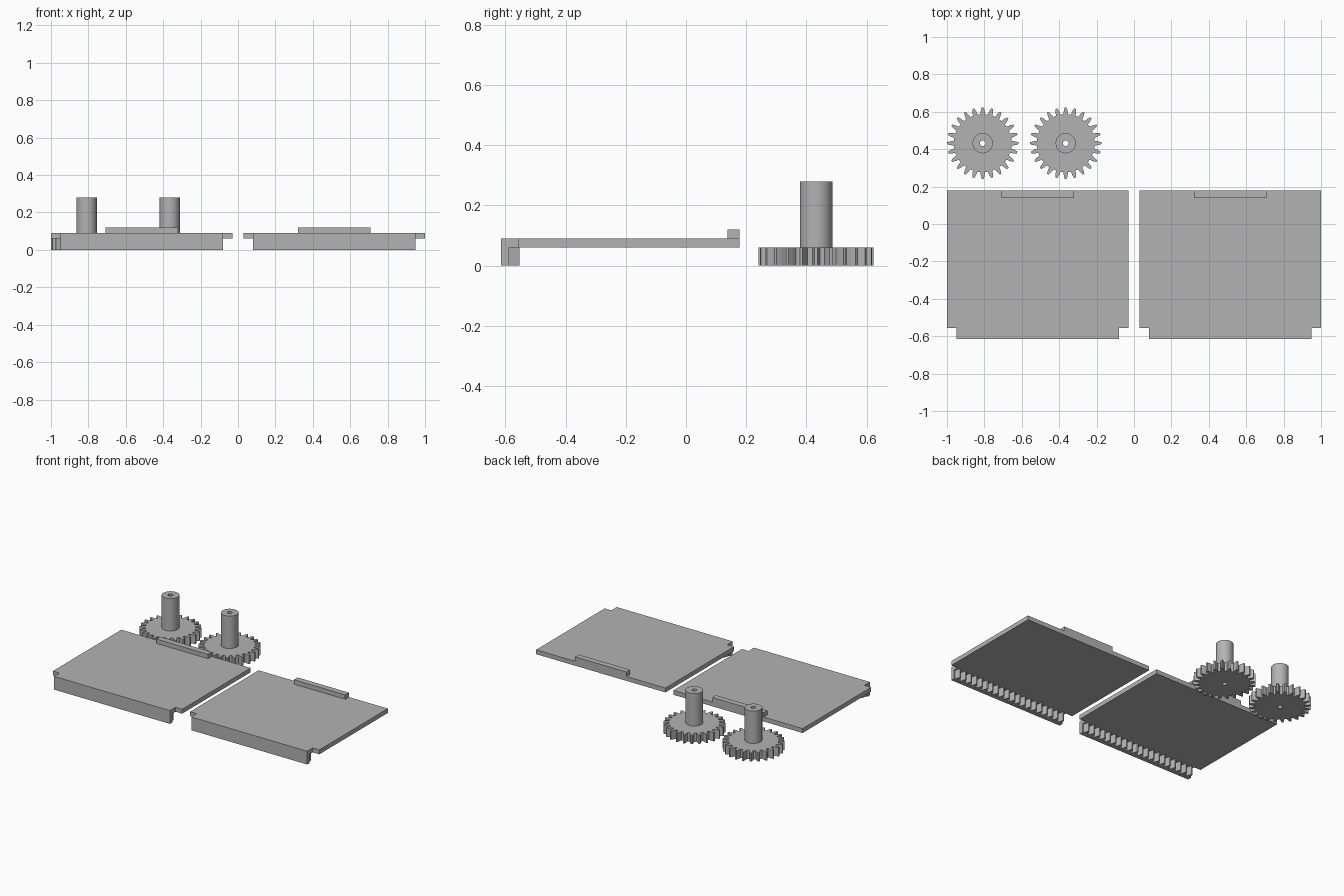
import bpy, bmesh, math

if "Cube" in bpy.data.objects:
    bpy.data.objects.remove(bpy.data.objects["Cube"])

grey = bpy.data.materials.new("plain grey")
grey.diffuse_color = (0.45, 0.45, 0.45, 1)
grey.use_nodes = True
grey.node_tree.nodes["Principled BSDF"].inputs["Base Color"].default_value = grey.diffuse_color


def finish(name, bm, smooth=False):
    bmesh.ops.recalc_face_normals(bm, faces=bm.faces)
    me = bpy.data.meshes.new(name)
    bm.to_mesh(me)
    bm.free()
    me.materials.append(grey)
    ob = bpy.data.objects.new(name, me)
    bpy.context.collection.objects.link(ob)
    if smooth:
        bpy.ops.object.select_all(action='DESELECT')
        ob.select_set(True)
        bpy.context.view_layer.objects.active = ob
        bpy.ops.object.shade_smooth_by_angle(angle=math.radians(25))
    return ob


def prism(name, outline, z0, z1):
    """Extrude a closed xy outline from z0 to z1."""
    bm = bmesh.new()
    face = bm.faces.new([bm.verts.new((x, y, z0)) for x, y in outline])
    ext = bmesh.ops.extrude_face_region(bm, geom=[face])['geom']
    verts = [v for v in ext if isinstance(v, bmesh.types.BMVert)]
    bmesh.ops.translate(bm, verts=verts, vec=(0, 0, z1 - z0))
    return finish(name, bm)


def ring_wall(name, cx, cy, outline, r_in, z0, z1, smooth=False):
    """Solid with a star-shaped outline (polar points) and a round bore."""
    bm = bmesh.new()
    n = len(outline)
    loops = []
    for z in (z0, z1):
        for bore in (False, True):
            loops.append([bm.verts.new((cx + (r_in if bore else r) * math.cos(a),
                                        cy + (r_in if bore else r) * math.sin(a), z))
                          for r, a in outline])
    lo, li, uo, ui = loops
    for a, b in ((lo, uo), (uo, ui), (ui, li), (li, lo)):
        for i in range(n):
            j = (i + 1) % n
            bm.faces.new((a[i], a[j], b[j], b[i]))
    return finish(name, bm, smooth)


TEETH, R_ROOT, R_TIP, BORE = 24, 0.155, 0.191, 0.015

# Gear wheels with tall hubs
for tag, cx in (("left", -0.809), ("right", -0.365)):
    cy, step = 0.432, 2 * math.pi / TEETH
    teeth = []
    for k in range(TEETH):
        for r, f in ((R_ROOT, -0.31), (0.174, -0.22), (R_TIP, -0.1),
                     (R_TIP, 0.1), (0.174, 0.22), (R_ROOT, 0.31)):
            teeth.append((r, (k + f) * step))
    ring_wall(f"{tag}_gear", cx, cy, teeth, BORE, 0, 0.06)
    hub = [(0.054, i * 2 * math.pi / 48) for i in range(48)]
    ring_wall(f"{tag}_hub", cx, cy, hub, BORE, 0.06, 0.28, True)

# Sliding plates, each with a rear lip and a toothed front rack
for tag, x0 in (("left", -1.0), ("right", 0.03)):
    w, front, notch, back = 0.97, -0.615, -0.556, 0.178
    a, b = x0 + 0.05, x0 + w - 0.05
    prism(f"{tag}_plate", [(x0, notch), (a, notch), (a, front), (b, front),
                           (b, notch), (x0 + w, notch), (x0 + w, back), (x0, back)],
          0.06, 0.09)
    prism(f"{tag}_lip", [(x0 + 0.292, 0.138), (x0 + 0.678, 0.138),
                         (x0 + 0.678, back), (x0 + 0.292, back)], 0.09, 0.12)
    # Rack teeth point towards the back
    n, tip, root = 20, -0.552, -0.588
    p = (b - a) / n
    outline = [(a, front), (b, front)]
    for k in reversed(range(n)):
        for f, y in ((0.81, root), (0.6, tip), (0.4, tip), (0.19, root)):
            outline.append((a + (k + f) * p, y))
    outline.insert(2, (b, root))
    outline.append((a, root))
    prism(f"{tag}_rack", outline, 0, 0.06)
